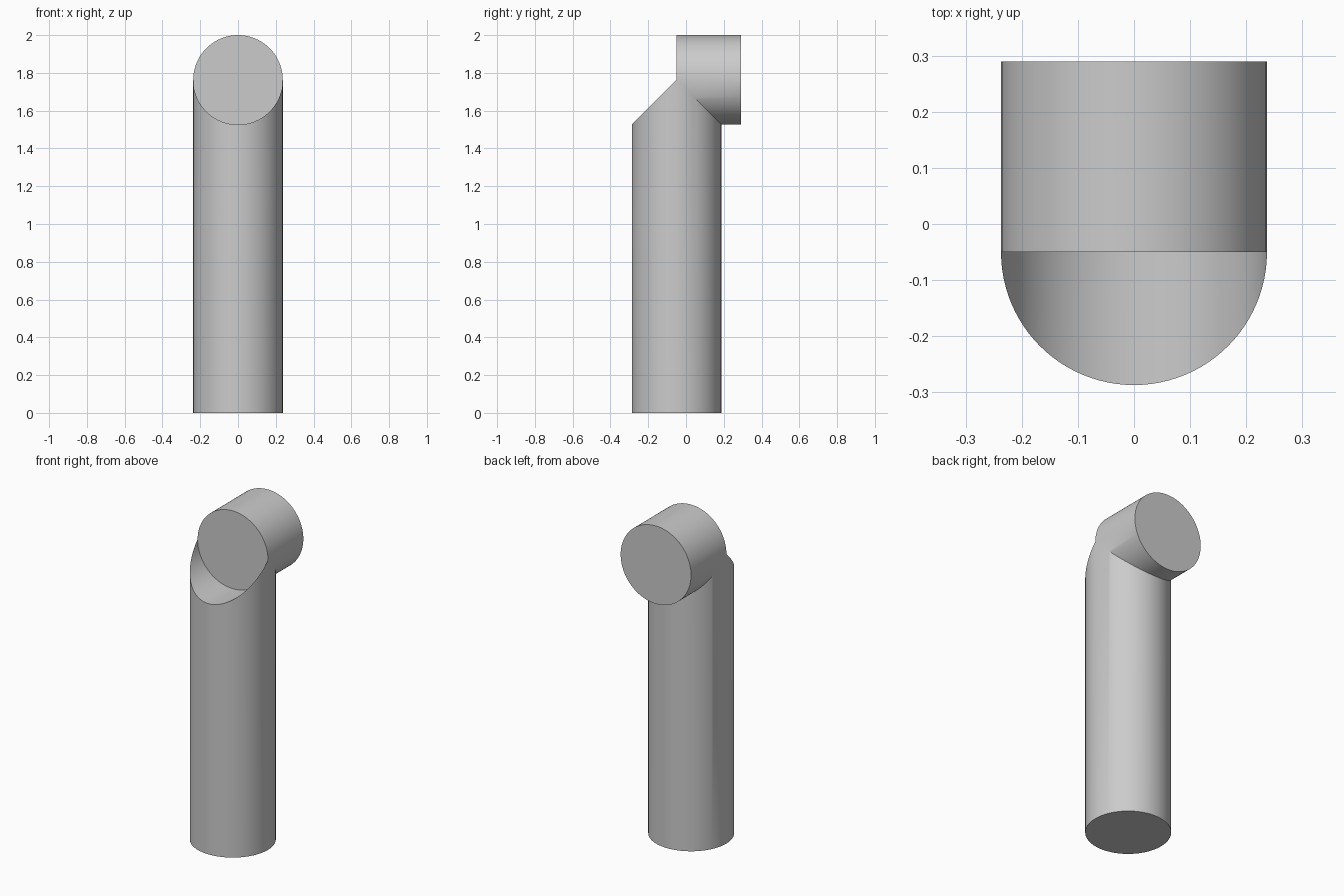
import bpy, bmesh, math

old = bpy.data.objects.get("Cube")
if old:
    bpy.data.objects.remove(old, do_unlink=True)

R, AXIS_Y, AXIS_Z, BACK_Y = 0.237, -0.05, 1.763, 0.29
N = 96

mat = bpy.data.materials.new("plain grey")
mat.use_nodes = True
grey = (0.6, 0.6, 0.6, 1)
mat.diffuse_color = grey
mat.node_tree.nodes["Principled BSDF"].inputs["Base Color"].default_value = grey

bm = bmesh.new()


def ring(point):
    """One vertex per step around the circle, from its cosine and sine."""
    angles = [2 * math.pi * i / N for i in range(N)]
    return [bm.verts.new(point(R * math.cos(a), R * math.sin(a))) for a in angles]


def strip(a, b, steps):
    for i in steps:
        j = (i + 1) % N
        bm.faces.new((a[i], a[j], b[j], b[i]))


# Upright post, its top mitred to the crossing barrel
foot = ring(lambda c, s: (c, AXIS_Y + s, 0))
neck = ring(lambda c, s: (c, AXIS_Y + s, AXIS_Z - abs(s)))
strip(foot, neck, range(N))
bm.faces.new(foot)

# Barrel with flat ends
front = ring(lambda c, s: (c, AXIS_Y, AXIS_Z + s))
back = ring(lambda c, s: (c, BACK_Y, AXIS_Z + s))
bm.faces.new(front)
bm.faces.new(back)
strip(front, back, range(N // 2))

# Underside of the barrel behind the post, and the hollow saddle before it
mirrored = [neck[-i % N] for i in range(N)]
strip(mirrored, back, range(N // 2, N))
strip(neck, front, range(N // 2, N))

bmesh.ops.remove_doubles(bm, verts=bm.verts, dist=0.00001)
bmesh.ops.dissolve_degenerate(bm, edges=bm.edges, dist=0.00001)
bmesh.ops.recalc_face_normals(bm, faces=bm.faces)

mesh = bpy.data.meshes.new("elbow_pipe")
bm.to_mesh(mesh)
bm.free()
mesh.materials.append(mat)
pipe = bpy.data.objects.new("elbow_pipe", mesh)
bpy.context.collection.objects.link(pipe)
bpy.context.view_layer.objects.active = pipe
pipe.select_set(True)
bpy.ops.object.shade_smooth_by_angle(angle=math.radians(30))
